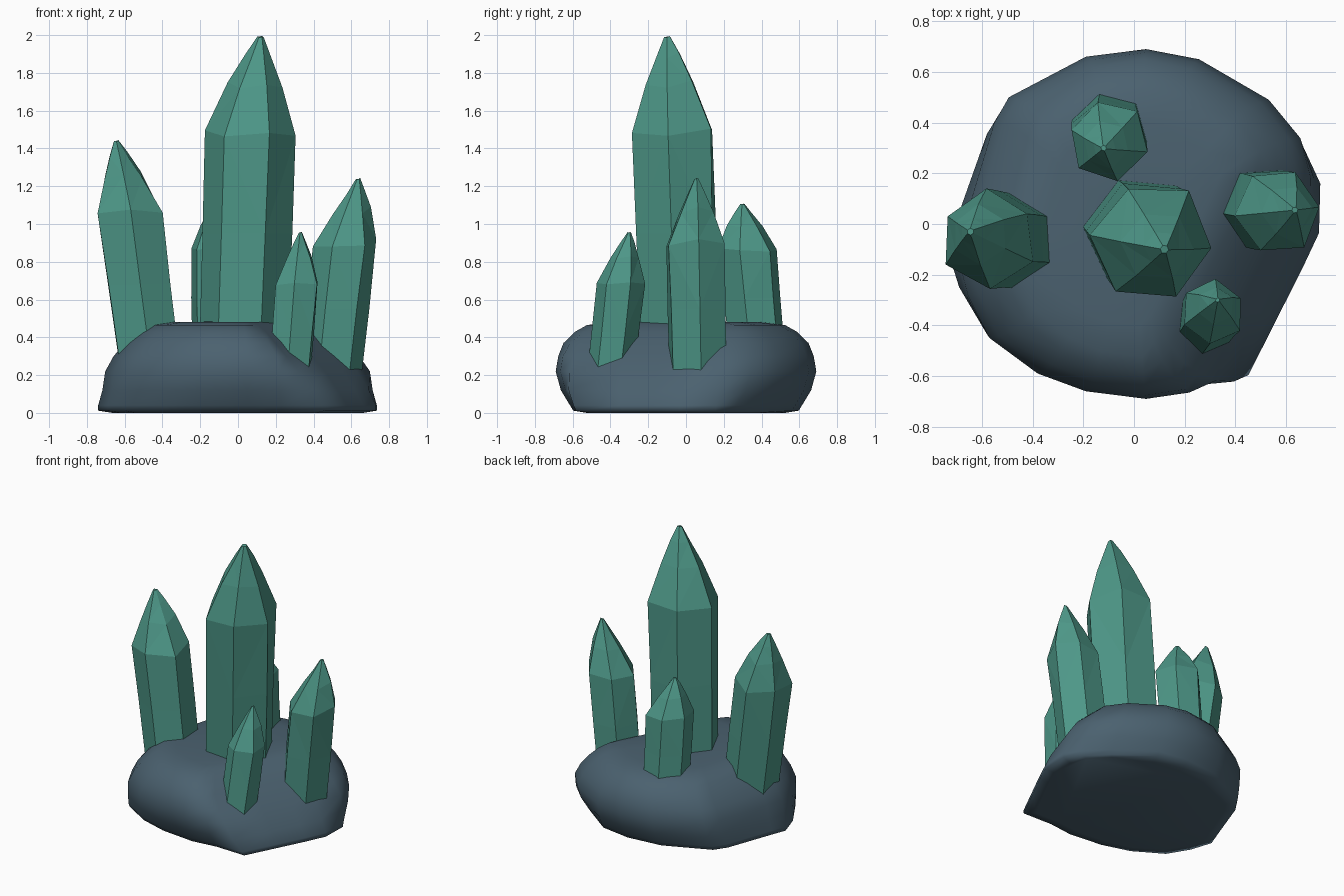
import bpy, bmesh, math, random
from mathutils import Vector

random.seed(4)
old = bpy.data.objects.get("Cube")
if old:
    bpy.data.objects.remove(old)


def material(name, colour):
    mat = bpy.data.materials.new(name)
    mat.use_nodes = True
    mat.diffuse_color = (*colour, 1)
    mat.node_tree.nodes["Principled BSDF"].inputs["Base Color"].default_value = (*colour, 1)
    return mat


def loft(name, rings, mat):
    """Skin a stack of equal rings and close both ends."""
    bm = bmesh.new()
    loops = [[bm.verts.new(p) for p in ring] for ring in rings]
    for low, high in zip(loops, loops[1:]):
        for i in range(len(low)):
            j = (i + 1) % len(low)
            bm.faces.new((low[i], low[j], high[j], high[i]))
    bm.faces.new(loops[0][::-1])
    bm.faces.new(loops[-1])
    bmesh.ops.recalc_face_normals(bm, faces=bm.faces)
    mesh = bpy.data.meshes.new(name)
    bm.to_mesh(mesh)
    bm.free()
    mesh.materials.append(mat)
    obj = bpy.data.objects.new(name, mesh)
    bpy.context.collection.objects.link(obj)
    return obj


slate = material("slate_rock", (0.07, 0.12, 0.16))
green = material("green_crystal", (0.075, 0.31, 0.245))

# Rock base: one outline, scaled per level, with a sloping front corner
outline = [(.73, -.04), (.735, .18), (.69, .34), (.56, .49), (.27, .65), (.05, .69),
           (-.2, .66), (-.52, .5), (-.58, .4), (-.7, .02), (-.74, -.1), (-.69, -.28),
           (-.6, -.45), (-.4, -.59), (-.2, -.66), (.05, -.69), (.23, -.665), (.47, -.68),
           (.6, -.4), (.67, -.2)]
# height, x scale, y scale, reach of the sloping corner
levels = [(0, .9, .76, .6), (.012, 1, .865, .67), (.04, 1, .89, .67), (.12, .97, .96, .63),
          (.22, .95, 1, .565), (.3, .89, .98, .49), (.37, .81, .94, .42), (.43, .72, .85, .345),
          (.465, .64, .76, .28), (.48, .5, .58, .22), (.483, .2, .25, .18)]
slope = Vector((.89, -.45))
undercut = Vector((.71, .71))
rings = []
for z, sx, sy, reach in levels:
    ring = []
    for x, y in outline:
        p = Vector((x * sx, y * sy))
        p -= slope * max(0, p.dot(slope) - reach)
        p -= undercut * max(0, p.dot(undercut) - .63 - .55 * z)
        ring.append((p.x, p.y, z))
    rings.append(ring)
rock = loft("rock_base", rings, slate)
bpy.context.view_layer.objects.active = rock
rock.select_set(True)
bpy.ops.object.shade_smooth()


def crystal(name, foot, shoulder, tip, radius, turn):
    """Leaning six-sided shaft with a faceted, slightly chipped point."""
    foot, shoulder, tip = Vector(foot), Vector(shoulder), Vector(tip)
    wobble = [random.uniform(.96, 1.05) for _ in range(6)]
    lift = [random.uniform(-.12, .12) * radius for _ in range(6)]
    stack = [(foot, .95, 0), (foot.lerp(shoulder, .55), .98, 0), (shoulder, 1, 1),
             (shoulder.lerp(tip, .5), .59, 1), (shoulder.lerp(tip, .8), .28, .8),
             (tip, .07, .2)]
    rings = []
    for centre, scale, uneven in stack:
        ring = []
        for i in range(6):
            a = math.radians(turn + 60 * i)
            r = radius * scale * wobble[i] * (1 + .05 * uneven * random.uniform(-1, 1))
            ring.append(centre + Vector((r * math.cos(a), r * math.sin(a), lift[i] * uneven)))
        rings.append(ring)
    # split bent quads so every facet is flat
    obj = loft(name, rings, green)
    bm = bmesh.new()
    bm.from_mesh(obj.data)
    bmesh.ops.triangulate(bm, faces=[f for f in bm.faces if len(f.verts) == 4])
    bm.to_mesh(obj.data)
    bm.free()


# Crystals: foot, shoulder and tip centres, radius, turn
crystal("centre_crystal", (.025, -.03, .3), (.07, -.07, 1.48), (.12, -.1, 1.99), .245, 54)
crystal("right_crystal", (-.46, -.07, .2), (-.575, -.055, 1.07), (-.645, -.03, 1.44), .193, 32)
crystal("left_crystal", (.485, .065, .12), (.568, .05, .9), (.635, .055, 1.24), .175, 6)
crystal("back_crystal", (-.1, .385, .3), (-.105, .33, .86), (-.12, .3, 1.105), .157, 44)
crystal("front_crystal", (.265, -.41, .12), (.31, -.345, .68), (.33, -.3, .955), .127, 25)
